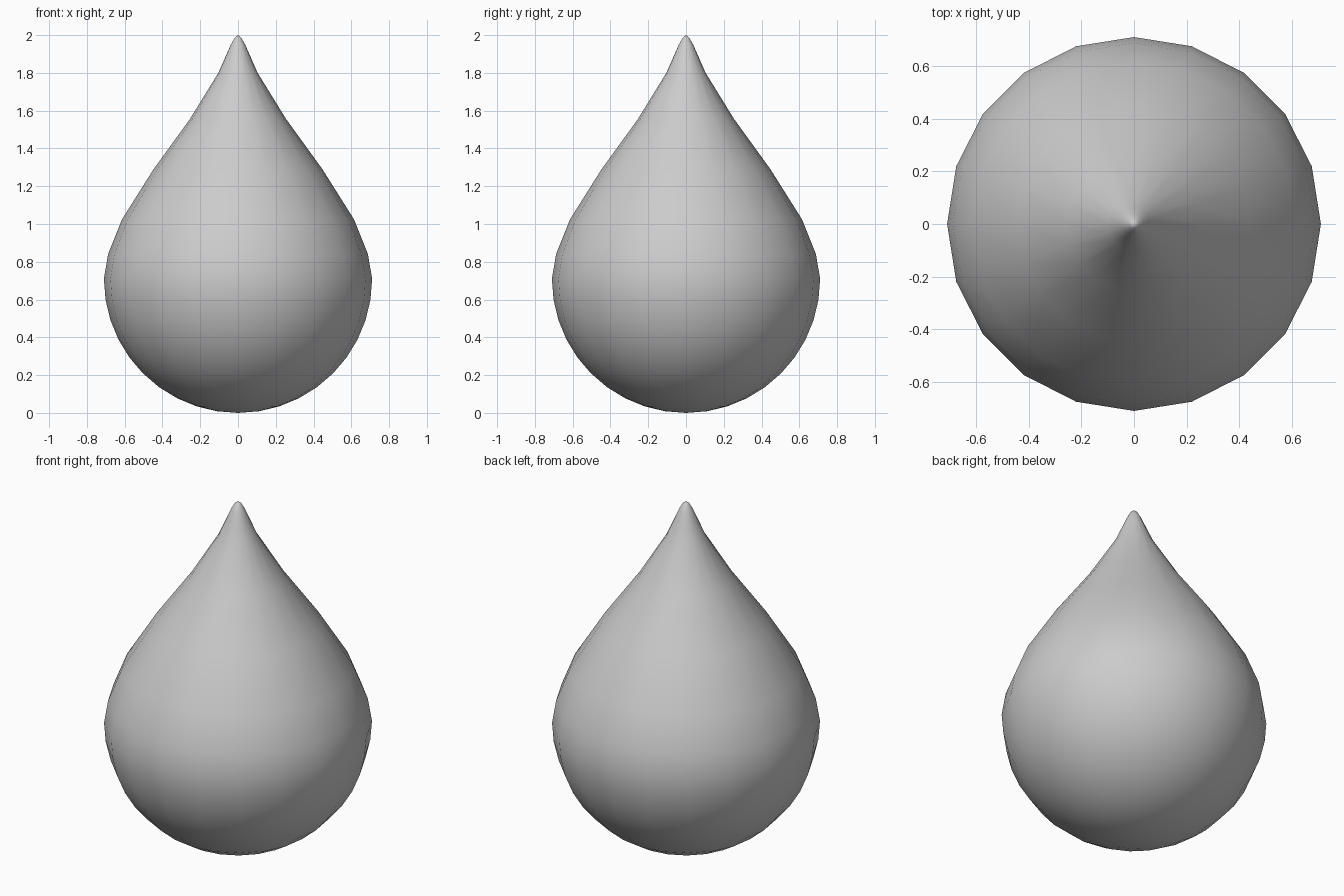
import bpy, bmesh, math

if "Cube" in bpy.data.objects:
    bpy.data.objects.remove(bpy.data.objects["Cube"])

SIDES = 20
R = 0.71

# Lower half: true hemisphere in 9 degree rings
profile = [(R * math.sin(math.radians(9 * k)), R * (1 - math.cos(math.radians(9 * k))))
           for k in range(1, 11)]
# Upper half: tapers through a concave neck to a small rounded tip
profile += [(0.688, 0.84), (0.614, 1.025), (0.447, 1.29), (0.255, 1.555),
            (0.104, 1.80), (0.06, 1.90), (0.038, 1.95), (0.018, 1.985)]

bm = bmesh.new()
rings = []
for r, z in profile:
    rings.append([bm.verts.new((r * math.cos(2 * math.pi * i / SIDES),
                                r * math.sin(2 * math.pi * i / SIDES), z))
                  for i in range(SIDES)])
bottom = bm.verts.new((0, 0, 0))
tip = bm.verts.new((0, 0, 2))

# Skin the rings and close both poles
for i in range(SIDES):
    j = (i + 1) % SIDES
    for a, b in zip(rings, rings[1:]):
        bm.faces.new((a[i], a[j], b[j], b[i]))
    bm.faces.new((bottom, rings[0][j], rings[0][i]))
    bm.faces.new((tip, rings[-1][i], rings[-1][j]))
for f in bm.faces:
    f.smooth = True
bmesh.ops.recalc_face_normals(bm, faces=bm.faces)

mesh = bpy.data.meshes.new("droplet")
bm.to_mesh(mesh)
bm.free()
bpy.context.collection.objects.link(bpy.data.objects.new("droplet", mesh))
